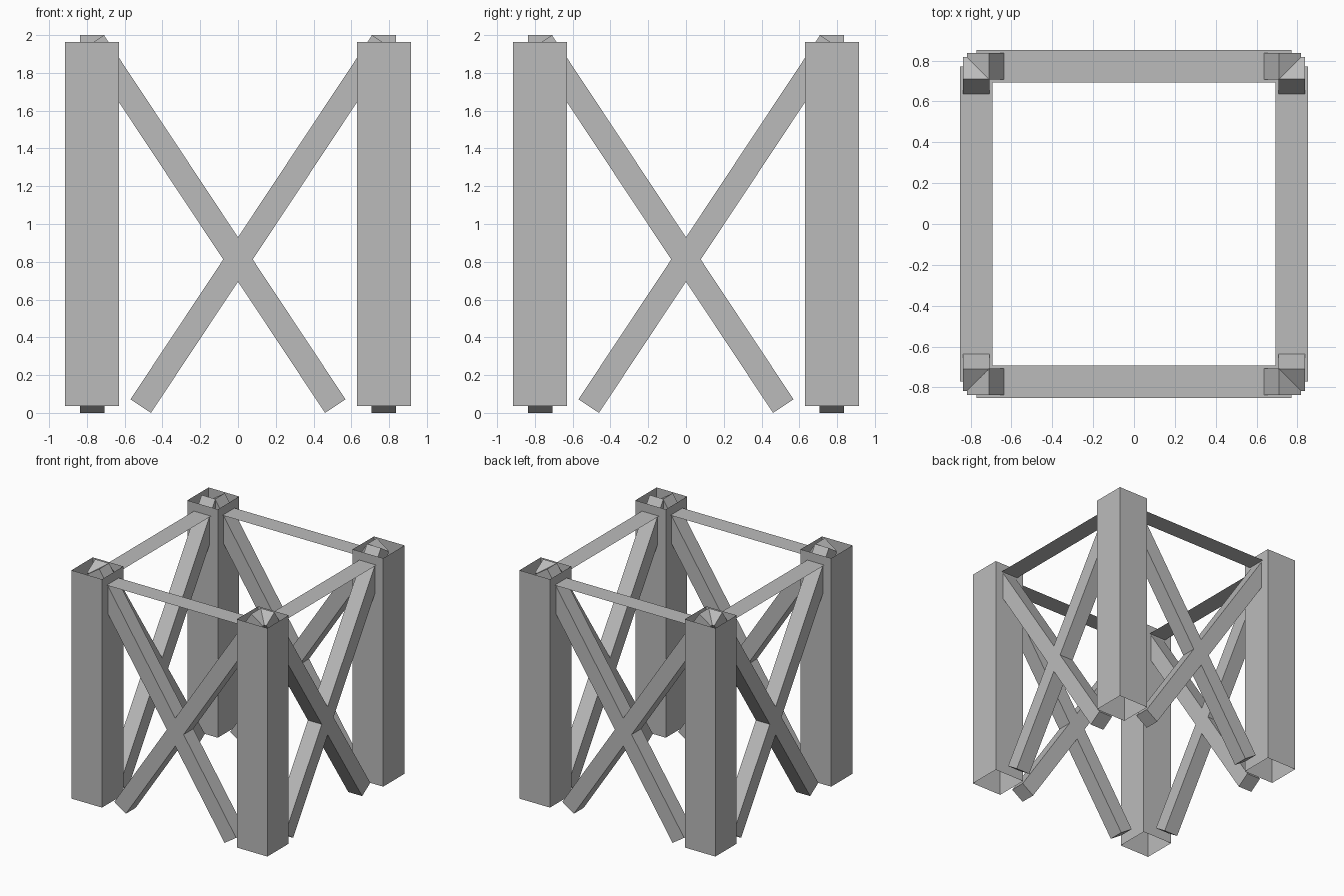
import bpy, bmesh
from math import pi
from mathutils import Matrix, Vector

cube = bpy.data.objects.get("Cube")
if cube:
    bpy.data.objects.remove(cube, do_unlink=True)

grey = bpy.data.materials.new("plain grey")
GREY = (0.5, 0.5, 0.5, 1)
grey.diffuse_color = GREY
grey.use_nodes = True
grey.node_tree.nodes["Principled BSDF"].inputs["Base Color"].default_value = GREY

POST = 0.7725             # distance of post axes from the centre
LOW, HIGH = 0.036, 1.964  # post and brace end heights
FOOT, HEAD = 0.515, 0.764 # sideways reach of a brace at each end


def finish(name, bm, matrix):
    mesh = bpy.data.meshes.new(name)
    bm.transform(matrix)
    bm.to_mesh(mesh)
    bm.free()
    mesh.materials.append(grey)
    obj = bpy.data.objects.new(name, mesh)
    bpy.context.collection.objects.link(obj)


def box(size, open_ends=False):
    bm = bmesh.new()
    bmesh.ops.create_cube(bm, size=1)
    if open_ends:
        ends = [f for f in bm.faces if abs(f.normal.z) > 0.5]
        bmesh.ops.delete(bm, geom=ends, context='FACES_ONLY')
    bmesh.ops.scale(bm, vec=size, verts=bm.verts)
    return bm


for i, side in enumerate(("front", "left", "back", "right")):
    turn = Matrix.Rotation(i * pi / 2, 4, 'Z')

    # Hollow corner post, open at both ends
    post = box((0.285, 0.285, HIGH - LOW), open_ends=True)
    finish(side + "_post", post,
           turn @ Matrix.Translation((POST, -POST, (LOW + HIGH) / 2)))

    # Crossed diagonal braces
    for s, label in ((1, "rising"), (-1, "falling")):
        foot = Vector((-s * FOOT, -POST, LOW))
        head = Vector((s * HEAD, -POST, HIGH))
        run = head - foot
        tilt = Vector((0, 0, 1)).rotation_difference(run).to_matrix().to_4x4()
        finish(f"{side}_{label}_brace", box((0.13, 0.13, run.length)),
               turn @ Matrix.Translation((foot + head) / 2) @ tilt)

    # Flat strip joining the post tops
    strip = bmesh.new()
    bmesh.ops.create_grid(strip, x_segments=1, y_segments=1, size=0.5)
    bmesh.ops.scale(strip, vec=(2 * POST, 0.16, 1), verts=strip.verts)
    finish(side + "_top_strip", strip,
           turn @ Matrix.Translation((0, -POST, 1.89)))
